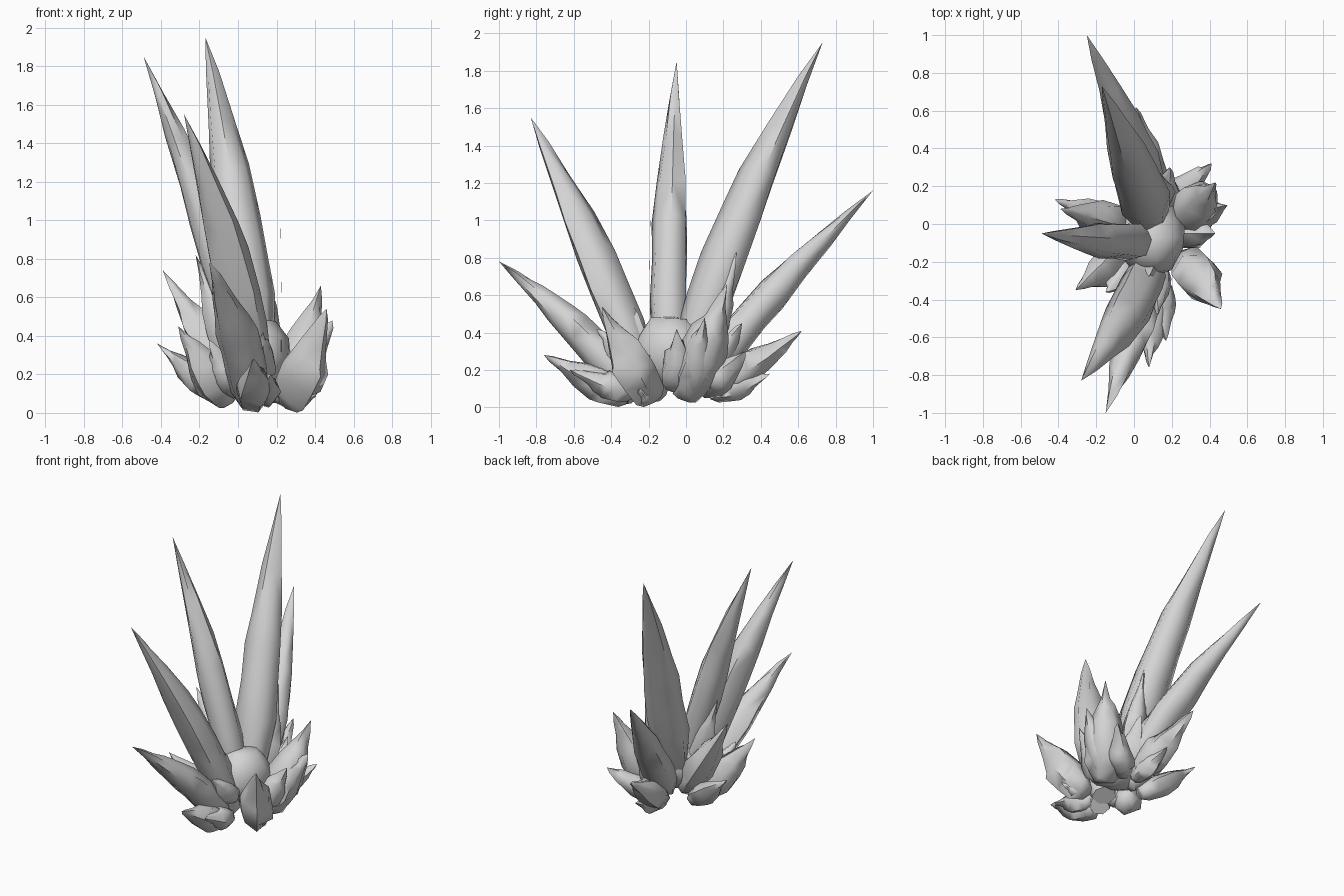
import bpy, bmesh, math, random
from mathutils import Vector

if "Cube" in bpy.data.objects:
    bpy.data.objects.remove(bpy.data.objects["Cube"])

random.seed(11)
grey = bpy.data.materials.new("crystal_grey")
grey.diffuse_color = (0.66, 0.66, 0.66, 1)
grey.use_nodes = True
grey.node_tree.nodes["Principled BSDF"].inputs["Base Color"].default_value = grey.diffuse_color

# Profiles along each crystal: (position, share of full radius)
SLIM = [(0, .65), (.1, .88), (.22, 1), (.35, 1), (.48, .93), (.6, .78), (.75, .53), (.88, .26)]
STOUT = [(0, .5), (.1, .78), (.25, 1), (.4, 1), (.56, .8), (.74, .47), (.88, .22)]


def finish(name, bm):
    bmesh.ops.recalc_face_normals(bm, faces=bm.faces)
    mesh = bpy.data.meshes.new(name)
    bm.to_mesh(mesh)
    bm.free()
    mesh.materials.append(grey)
    ob = bpy.data.objects.new(name, mesh)
    bpy.context.collection.objects.link(ob)
    bpy.ops.object.select_all(action='DESELECT')
    ob.select_set(True)
    bpy.context.view_layer.objects.active = ob
    bpy.ops.object.shade_smooth_by_angle(angle=math.radians(62))


def crystal(name, base, mid, tip, radius, flat, profile, sides):
    """Faceted spike through base, mid and tip; flat squeezes it vertically."""
    a, m, c = Vector(base), Vector(mid), Vector(tip)
    axis = (c - a).normalized()
    side = axis.cross(Vector((0, 0, 1))).normalized()
    up = side.cross(axis)
    ctrl = 2 * m - (a + c) / 2
    phase = random.random() * 6.28
    wobble = [random.uniform(.92, 1.12) for _ in range(sides)]
    bm = bmesh.new()
    rings = []
    for t, share in profile:
        p = a * (1 - t) ** 2 + ctrl * 2 * t * (1 - t) + c * t * t
        ring = []
        for i in range(sides):
            ang = phase + math.tau * i / sides
            r = radius * share * wobble[i] * random.uniform(.92, 1.08)
            shift = axis * random.uniform(-.3, .3) * radius if t else Vector()
            ring.append(bm.verts.new(p + shift + r * (side * math.cos(ang) + up * flat * math.sin(ang))))
        rings.append(ring)
    end = bm.verts.new(c)
    bm.faces.new(rings[0])
    for lo, hi in zip(rings, rings[1:]):
        for i in range(sides):
            j = (i + 1) % sides
            bm.faces.new((lo[i], lo[j], hi[j], hi[i]))
    for i in range(sides):
        bm.faces.new((rings[-1][i], rings[-1][(i + 1) % sides], end))
    for v in bm.verts:
        v.co.z = max(v.co.z, 0)
    bmesh.ops.triangulate(bm, faces=bm.faces)
    finish(name, bm)


# Long crystals: base, middle, tip, radius, flattening
LONG = [
    ((.09, .00, .20), (-.01, .315, 1.08), (-.17, .73, 1.95), .13, .95),
    ((.07, -.09, .20), (-.18, -.085, 1.02), (-.49, -.05, 1.85), .1, 1),
    ((.09, -.20, .10), (-.05, -.505, .84), (-.28, -.83, 1.55), .118, .9),
    ((.07, -.27, .06), (-.01, -.59, .42), (-.15, -1.0, .78), .105, .9),
    ((.22, -.19, .04), (.225, -.195, .50), (.22, -.19, 1.06), .105, .95),
    ((.11, .08, .15), (-.03, .48, .63), (-.25, 1.0, 1.16), .11, .85),
]
for n, (b, m, t, r, f) in enumerate(LONG):
    crystal(f"long_crystal_{n + 1}", b, m, t, r, f, SLIM, 7)

# Short crystals round the foot: base, tip, radius
SHORT = [
    ((.25, -.01, .05), (.43, .22, .66), .125),
    ((.27, -.18, .04), (.46, -.45, .54), .125),
    ((.24, .02, .08), (.49, .10, .48), .10),
    ((.17, .10, .08), (.41, .32, .30), .085),
    ((.22, -.04, .10), (.43, -.05, .42), .09),
    ((.27, -.20, .05), (.41, -.25, .10), .045),
    ((.12, .08, .20), (.14, .27, .83), .085),
    ((.02, -.02, .12), (-.39, .08, .74), .10),
    ((-.05, .00, .07), (-.42, .13, .36), .08),
    ((.02, -.08, .20), (-.22, -.05, .82), .085),
    ((-.05, -.15, .06), (-.31, -.35, .45), .105),
    ((.00, -.22, .10), (-.15, -.36, .38), .08),
    ((.08, -.30, .06), (.08, -.76, .28), .095),
    ((.13, -.28, .08), (.17, -.62, .20), .075),
    ((.12, -.22, .20), (.13, -.48, .42), .08),
    ((.08, -.22, .20), (-.02, -.46, .83), .085),
    ((.10, .12, .09), (.01, .62, .41), .10),
    ((.10, .12, .08), (.09, .45, .18), .07),
    ((.15, .04, .12), (.19, .30, .45), .09),
]
for n, (b, t, r) in enumerate(SHORT):
    mid = (Vector(b) + Vector(t)) / 2
    mid.z -= .01
    crystal(f"short_crystal_{n + 1}", b, mid, t, r, 1, STOUT, 6)

# Core that joins the feet of the crystals
bm = bmesh.new()
bmesh.ops.create_icosphere(bm, subdivisions=2, radius=1)
for v in bm.verts:
    k = random.uniform(.88, 1.08)
    v.co = Vector((.09 + .19 * v.co.x * k, -.07 + .22 * v.co.y * k, .29 + .21 * v.co.z * k))
finish("crystal_core", bm)
